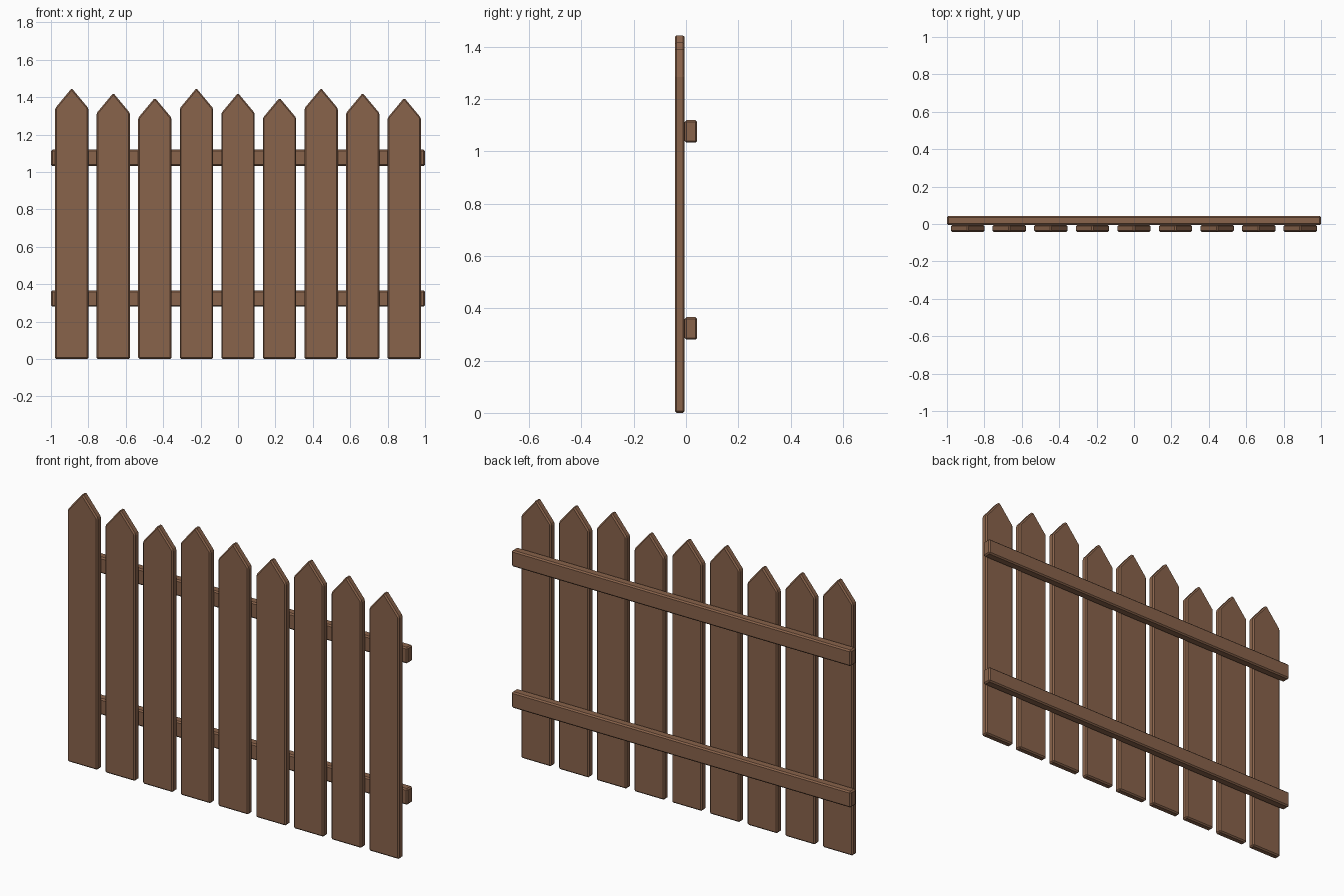
import bpy, bmesh

if "Cube" in bpy.data.objects:
    bpy.data.objects.remove(bpy.data.objects["Cube"])

wood = bpy.data.materials.new("brown wood")
wood.diffuse_color = (0.25, 0.125, 0.07, 1)
wood.use_nodes = True
wood.node_tree.nodes["Principled BSDF"].inputs["Base Color"].default_value = wood.diffuse_color


def board(name, profile, y0, y1, bevel):
    """Extrude an x-z outline from y0 to y1 and chamfer all its edges."""
    bm = bmesh.new()
    face = bm.faces.new([bm.verts.new((x, y0, z)) for x, z in profile])
    ext = bmesh.ops.extrude_face_region(bm, geom=[face])
    for v in ext["geom"]:
        if isinstance(v, bmesh.types.BMVert):
            v.co.y = y1
    bmesh.ops.recalc_face_normals(bm, faces=bm.faces)
    bmesh.ops.bevel(bm, geom=bm.edges[:], offset=bevel, segments=1,
                    profile=0.5, affect='EDGES')
    me = bpy.data.meshes.new(name)
    bm.to_mesh(me)
    bm.free()
    me.materials.append(wood)
    ob = bpy.data.objects.new(name, me)
    bpy.context.collection.objects.link(ob)
    return ob


# Pointed pickets, heights repeating in a cycle of three
half = 0.089
for i in range(9):
    x = (i - 4) * 0.2222
    top = 1.448 - 0.0255 * (i % 3)
    sh = top - 0.107
    board(f"picket_{i + 1}",
          [(x - half, 0), (x + half, 0), (x + half, sh), (x, top), (x - half, sh)],
          -0.043, -0.005, 0.007)

# Two horizontal rails behind the pickets
for name, z in (("lower_rail", 0.323), ("upper_rail", 1.076)):
    board(name, [(-1, z - 0.043), (1, z - 0.043), (1, z + 0.043), (-1, z + 0.043)],
          -0.005, 0.043, 0.007)
